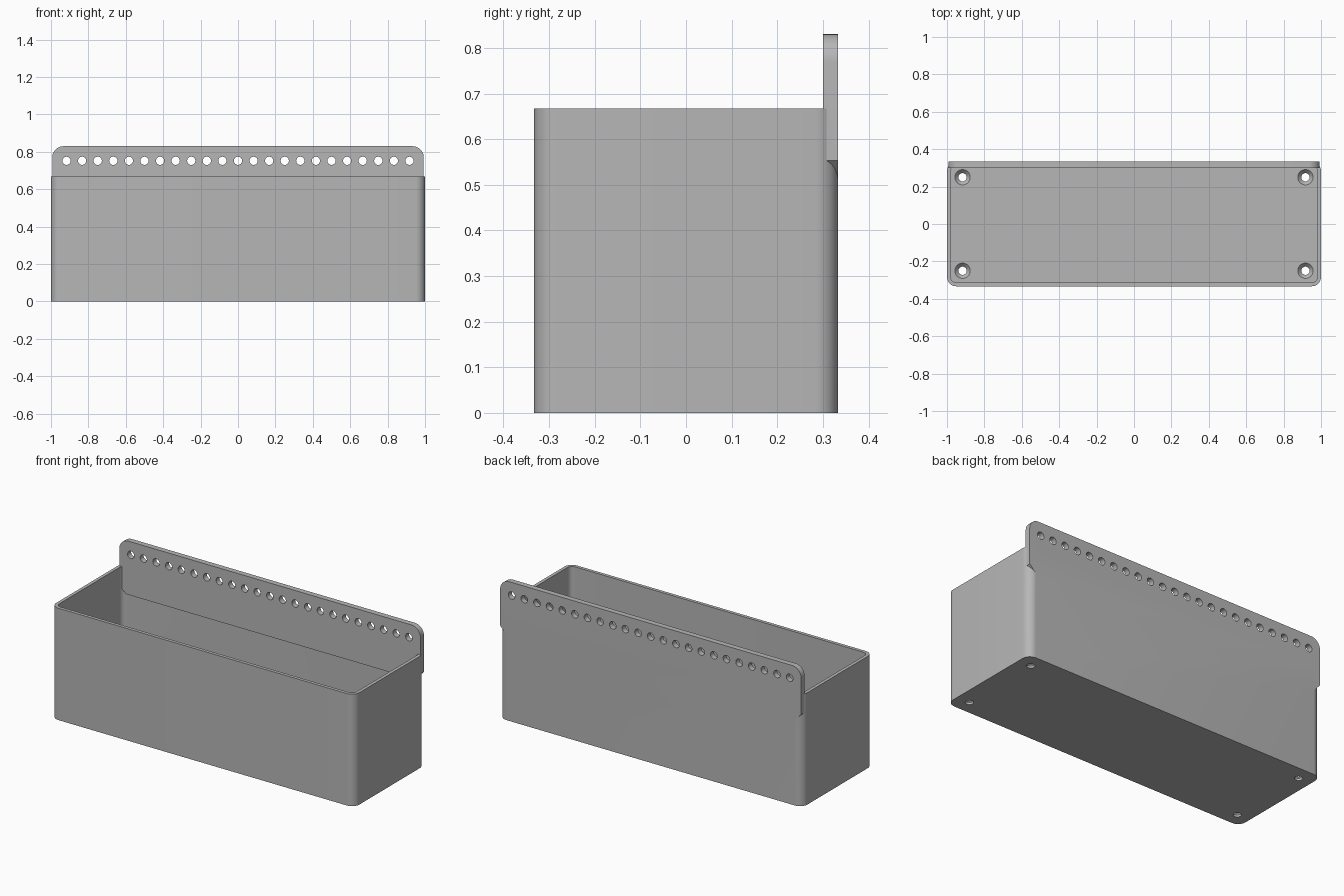
import bpy, bmesh
from math import sin, cos, pi, radians
from mathutils import Matrix, Vector

cube = bpy.data.objects.get("Cube")
if cube:
    bpy.data.objects.remove(cube, do_unlink=True)

W, D, H = 1.0, 0.333, 0.667      # half width, half depth, rim height
WALL, FLOOR, R = 0.02, 0.033, 0.05
PLATE = 0.033                    # mounting plate thickness

grey = bpy.data.materials.new("plain grey")
grey.use_nodes = True
colour = (0.47, 0.47, 0.47, 1)
grey.diffuse_color = colour
grey.node_tree.nodes["Principled BSDF"].inputs["Base Color"].default_value = colour


def make_object(name, bm):
    bmesh.ops.recalc_face_normals(bm, faces=bm.faces)
    mesh = bpy.data.meshes.new(name)
    bm.to_mesh(mesh)
    bm.free()
    mesh.materials.append(grey)
    obj = bpy.data.objects.new(name, mesh)
    bpy.context.collection.objects.link(obj)
    return obj


def arc(cx, cy, r, start, steps=10):
    """Quarter circle, counter-clockwise from the start angle in degrees."""
    angles = [radians(start) + i * pi / 2 / steps for i in range(steps + 1)]
    return [(cx + r * cos(a), cy + r * sin(a)) for a in angles]


def rounded_rect(hx, hy, r):
    x, y = hx - r, hy - r
    return arc(x, y, r, 0) + arc(-x, y, r, 90) + arc(-x, -y, r, 180) + arc(x, -y, r, 270)


def prism(name, points, offset):
    """Extrude a closed outline of 3D points along an offset."""
    bm = bmesh.new()
    face = bm.faces.new([bm.verts.new(p) for p in points])
    new = bmesh.ops.extrude_face_region(bm, geom=[face])["geom"]
    bmesh.ops.translate(bm, vec=Vector(offset),
                        verts=[v for v in new if isinstance(v, bmesh.types.BMVert)])
    return make_object(name, bm)


def combine(target, other, operation):
    mod = target.modifiers.new(operation.title(), 'BOOLEAN')
    mod.object, mod.operation, mod.solver = other, operation, 'EXACT'
    bpy.context.view_layer.objects.active = target
    bpy.ops.object.modifier_apply(modifier=mod.name)
    bpy.data.objects.remove(other, do_unlink=True)


# Open trough with rounded upright corners
trough = prism("trough", [(x, y, 0) for x, y in rounded_rect(W, D, R)], (0, 0, H))
inside = prism("inside_cutter",
               [(x, y, FLOOR) for x, y in rounded_rect(W - WALL, D - WALL, R - WALL)], (0, 0, 1))
combine(trough, inside, 'DIFFERENCE')

# Back mounting plate: round top corners, slanted lower corners
half, top, low, slant, round_r = 0.993, 0.83, 0.51, 0.043, 0.06
outline = arc(half - round_r, top - round_r, round_r, 0)
outline += arc(round_r - half, top - round_r, round_r, 90)
outline += [(-half, low + slant), (slant - half, low), (half - slant, low), (half, low + slant)]
plate = prism("plate", [(x, D, z) for x, z in outline], (0, -PLATE, 0))
combine(trough, plate, 'UNION')

# Row of fixing holes through the plate
bm = bmesh.new()
for i in range(-11, 12):
    place = Matrix.Translation((i / 12, D - PLATE / 2, 0.752)) @ Matrix.Rotation(pi / 2, 4, 'X')
    bmesh.ops.create_cone(bm, cap_ends=True, segments=24, radius1=0.022, radius2=0.022,
                          depth=0.1, matrix=place)
combine(trough, make_object("plate_hole_cutter", bm), 'DIFFERENCE')

# Countersunk drain holes in the floor corners
for r_bottom, r_top, z0, z1 in ((0.022, 0.022, -0.05, 0.1), (0.018, 0.042, 0.008, FLOOR + 0.001)):
    bm = bmesh.new()
    for sx in (-1, 1):
        for sy in (-1, 1):
            place = Matrix.Translation((sx * 11 / 12, sy * 0.25, (z0 + z1) / 2))
            bmesh.ops.create_cone(bm, cap_ends=True, segments=32, radius1=r_bottom,
                                  radius2=r_top, depth=z1 - z0, matrix=place)
    combine(trough, make_object("drain_cutter", bm), 'DIFFERENCE')

# Smooth curved corners, keep hard edges
bpy.ops.object.select_all(action='DESELECT')
trough.select_set(True)
bpy.context.view_layer.objects.active = trough
bpy.ops.object.shade_smooth_by_angle(angle=radians(30))
